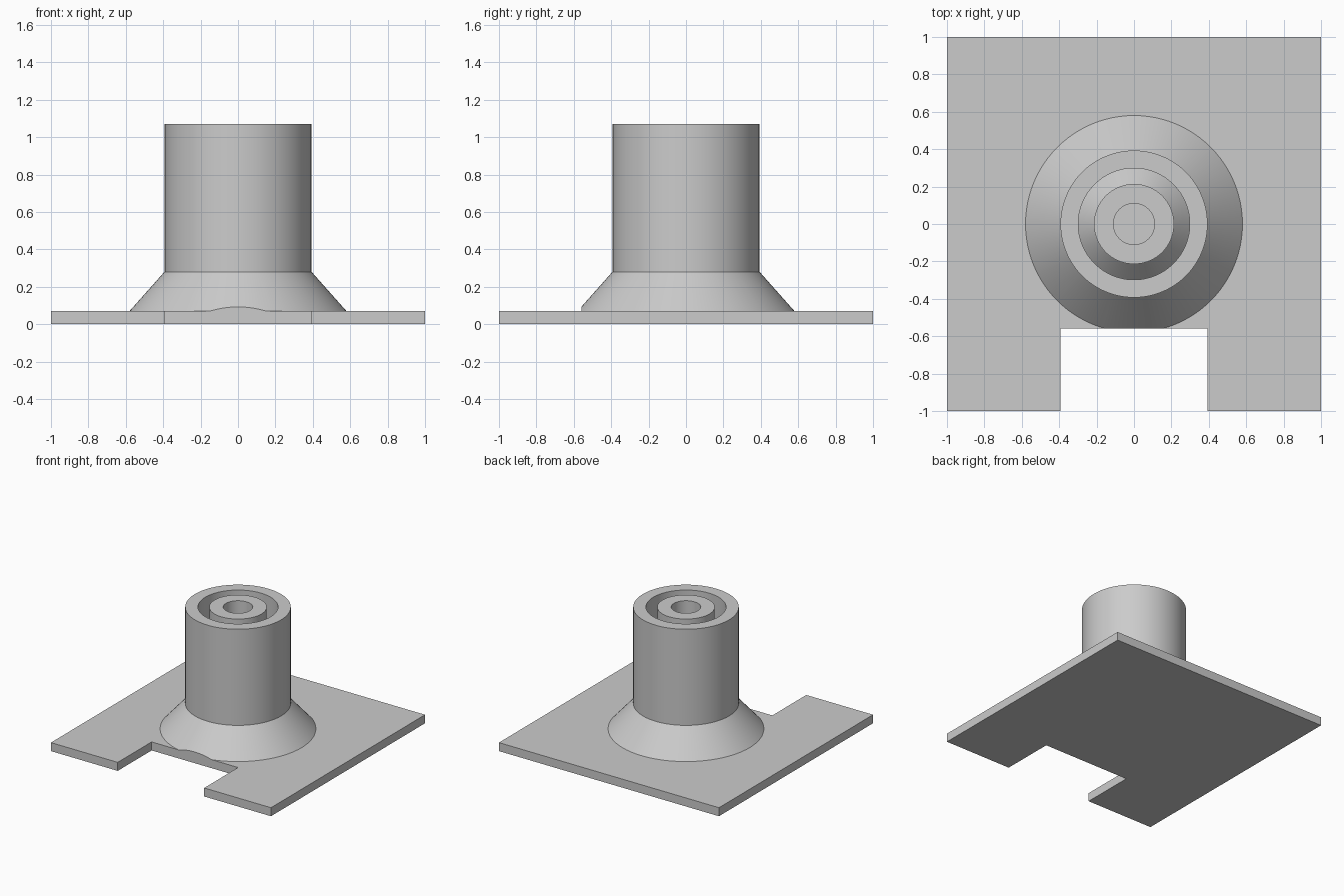
import bpy, bmesh, math
from mathutils import Matrix

default = bpy.data.objects.get("Cube")
if default:
    bpy.data.objects.remove(default)

# Single plain grey material
grey = bpy.data.materials.new("plain_grey")
grey.use_nodes = True
color = (0.6, 0.6, 0.6, 1)
grey.diffuse_color = color
grey.node_tree.nodes["Principled BSDF"].inputs["Base Color"].default_value = color


def add_object(name, bm):
    bmesh.ops.recalc_face_normals(bm, faces=bm.faces)
    mesh = bpy.data.meshes.new(name)
    bm.to_mesh(mesh)
    bm.free()
    mesh.materials.append(grey)
    obj = bpy.data.objects.new(name, mesh)
    bpy.context.collection.objects.link(obj)
    return obj


def box(name, x0, x1, y0, y1, z0, z1):
    bm = bmesh.new()
    bmesh.ops.create_cube(bm, size=1, matrix=Matrix.LocRotScale(
        ((x0 + x1) / 2, (y0 + y1) / 2, (z0 + z1) / 2), None,
        (x1 - x0, y1 - y0, z1 - z0)))
    return add_object(name, bm)


def lathe(name, profile, steps=96):
    bm = bmesh.new()
    verts = [bm.verts.new((r, 0, z)) for r, z in profile]
    edges = [bm.edges.new(pair) for pair in zip(verts, verts[1:])]
    bmesh.ops.spin(bm, geom=verts + edges, cent=(0, 0, 0), axis=(0, 0, 1),
                   angle=math.tau, steps=steps, use_duplicate=False)
    bmesh.ops.remove_doubles(bm, verts=bm.verts, dist=0.0005)
    return add_object(name, bm)


def combine(target, tool, operation):
    tool.hide_render = True
    mod = target.modifiers.new(operation.lower(), 'BOOLEAN')
    mod.object, mod.operation, mod.solver = tool, operation, 'EXACT'
    bpy.context.view_layer.objects.active = target
    bpy.ops.object.modifier_apply(modifier=mod.name)
    bpy.data.objects.remove(tool)


TOP, PLATE, NOTCH = 1.07, 0.07, 0.393

# Square base plate
base = box("flanged_socket_base", -1, 1, -1, 1, 0, PLATE)

# Tube with flared foot, ring groove with sloped floor, and bored centre post
tower = lathe("tower", [
    (0, 0.03), (0.58, 0.03), (0.58, PLATE), (0.393, 0.28), (0.393, TOP),
    (0.298, TOP), (0.298, 0.08), (0.214, 0.17), (0.214, TOP),
    (0.11, TOP), (0.11, 0.08), (0, 0.08)])
combine(base, tower, 'UNION')

# Front notch, which also trims the edge of the flare
notch = box("notch_cutter", -NOTCH, NOTCH, -1.2, -0.56, -0.2, 0.25)
combine(base, notch, 'DIFFERENCE')

# Smooth the round walls, keep the edges crisp
bpy.ops.object.select_all(action='DESELECT')
base.select_set(True)
bpy.context.view_layer.objects.active = base
bpy.ops.object.shade_smooth_by_angle(angle=math.radians(25))
